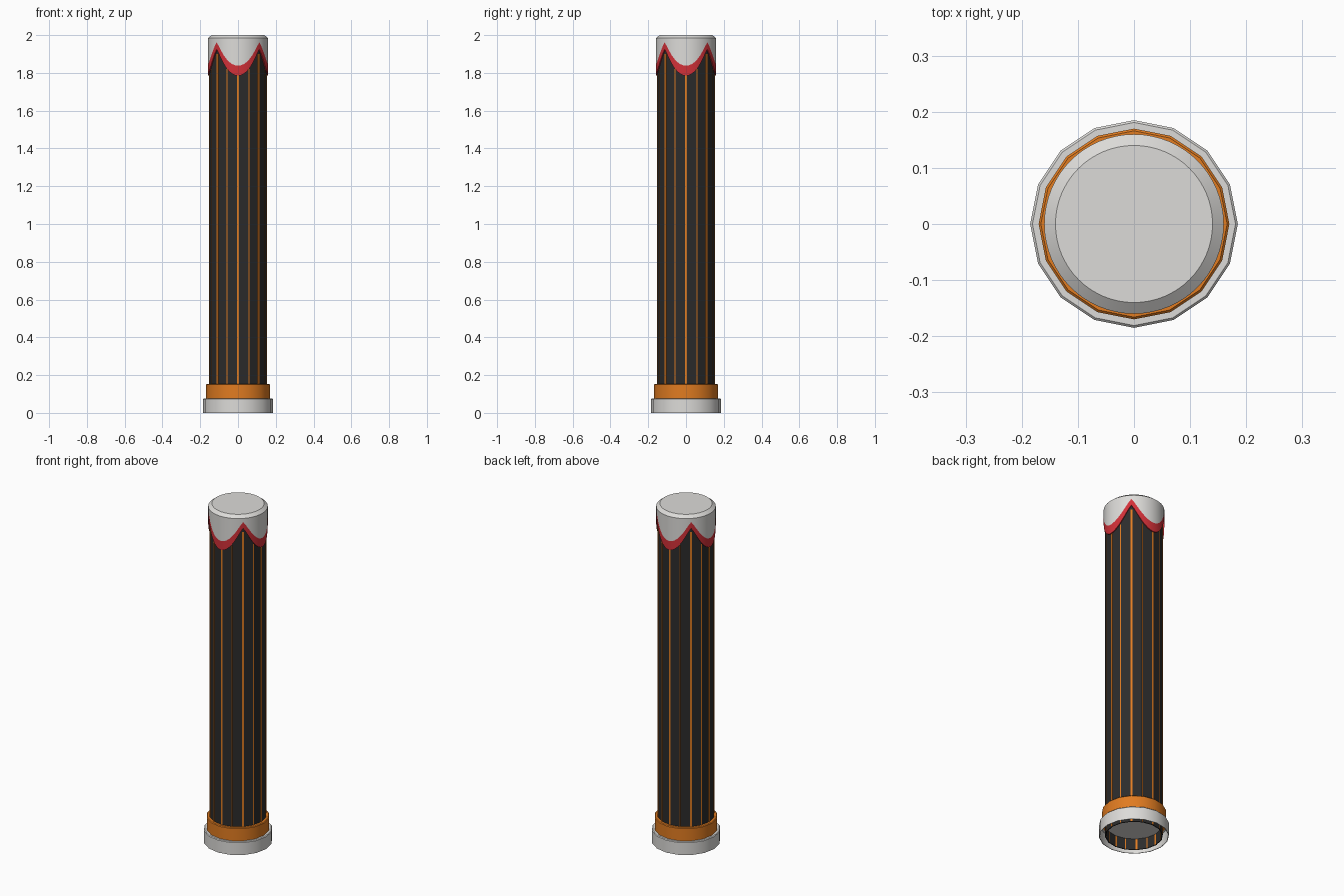
import bpy, bmesh, math

if "Cube" in bpy.data.objects:
    bpy.data.objects.remove(bpy.data.objects["Cube"])

def mat(name, r, g, b):
    m = bpy.data.materials.new(name)
    m.diffuse_color = (r, g, b, 1)
    m.use_nodes = True
    m.node_tree.nodes["Principled BSDF"].inputs["Base Color"].default_value = m.diffuse_color
    return m

WHITE = mat("off_white", 0.72, 0.71, 0.69)
ORANGE = mat("orange", 0.75, 0.2, 0.015)
RED = mat("red", 0.65, 0.03, 0.04)
DARK = mat("charcoal", 0.025, 0.025, 0.025)

def finish(bm, name, mats, smooth=True):
    bmesh.ops.recalc_face_normals(bm, faces=bm.faces)
    me = bpy.data.meshes.new(name)
    bm.to_mesh(me)
    bm.free()
    ob = bpy.data.objects.new(name, me)
    bpy.context.collection.objects.link(ob)
    for m in mats:
        me.materials.append(m)
    if smooth:
        bpy.ops.object.select_all(action='DESELECT')
        ob.select_set(True)
        bpy.context.view_layer.objects.active = ob
        bpy.ops.object.shade_smooth_by_angle(angle=math.radians(30))
    return ob

def lathe(name, profile, n, mats, closed=True, cap=False, smooth=True, rule=None):
    """Revolve (radius, height) points; height may be a function of angle."""
    bm = bmesh.new()
    rings = []
    for r, z in profile:
        ring = []
        for i in range(n):
            a = 2 * math.pi * i / n
            h = z(a) if callable(z) else z
            ring.append(bm.verts.new((r * math.cos(a), r * math.sin(a), h)))
        rings.append(ring)
    for k in range(len(rings) if closed else len(rings) - 1):
        p, q = rings[k], rings[(k + 1) % len(rings)]
        for i in range(n):
            j = (i + 1) % n
            f = bm.faces.new((p[i], p[j], q[j], q[i]))
            if rule:
                f.material_index = rule(k)
    if cap:
        bm.faces.new(rings[-1])
    return finish(bm, name, mats, smooth)

# Foot ring (hollow shell) and orange collar, 16 sided
lathe("foot_ring", [(0.182, 0), (0.185, 0), (0.185, 0.073), (0.181, 0.077),
                    (0.153, 0.077), (0.153, 0.073), (0.182, 0.073)], 16, [WHITE])
lathe("collar", [(0.153, 0.07), (0.17, 0.07), (0.17, 0.149), (0.166, 0.153),
                 (0.153, 0.153)], 16, [ORANGE])

# Dark faceted tube, hollow at the foot
lathe("tube", [(0.148, 0.07), (0.148, 0.003), (0.153, 0.003), (0.153, 1.965)],
      16, [DARK], closed=False, cap=True, smooth=False)
lathe("underside_disc", [(0.149, 0.075), (0.148, 0.068)], 16, [WHITE],
      closed=False, cap=True, smooth=False)

# Thin orange stripes along the tube's edges
bm = bmesh.new()
for i in range(16):
    a = math.pi * i / 8
    c, s = math.cos(a), math.sin(a)
    width = 0.0025 if i % 2 else 0.005
    top = 1.9 if i % 4 == 2 else 1.82
    vs = []
    for z in (0.004, top):
        for r, t in ((0.147, -1), (0.1542, -1), (0.1542, 1), (0.147, 1)):
            w = t * width
            vs.append(bm.verts.new((r * c - w * s, r * s + w * c, z)))
    for f in ((0, 1, 2, 3), (4, 5, 6, 7), (0, 1, 5, 4),
              (1, 2, 6, 5), (2, 3, 7, 6), (3, 0, 4, 7)):
        bm.faces.new([vs[k] for k in f])
finish(bm, "tube_stripes", [ORANGE], smooth=False)

# Scalloped cap: four swags, pointed at the diagonals, with a red hem
def swag(low, high):
    def height(a):
        q = math.pi / 2
        t = abs((a + q / 2) % q - q / 2) / (q / 2)
        return low + (high - low) * (1.15 * t ** 2 - 0.15 * t ** 8)
    return height

lathe("scalloped_cap", [(0.154, swag(1.785, 1.925)), (0.16, swag(1.785, 1.925)),
                        (0.16, swag(1.838, 1.962)), (0.16, 1.984),
                        (0.14, 2.0)], 64, [WHITE, RED],
      closed=False, cap=True, rule=lambda k: 1 if k < 2 else 0)
